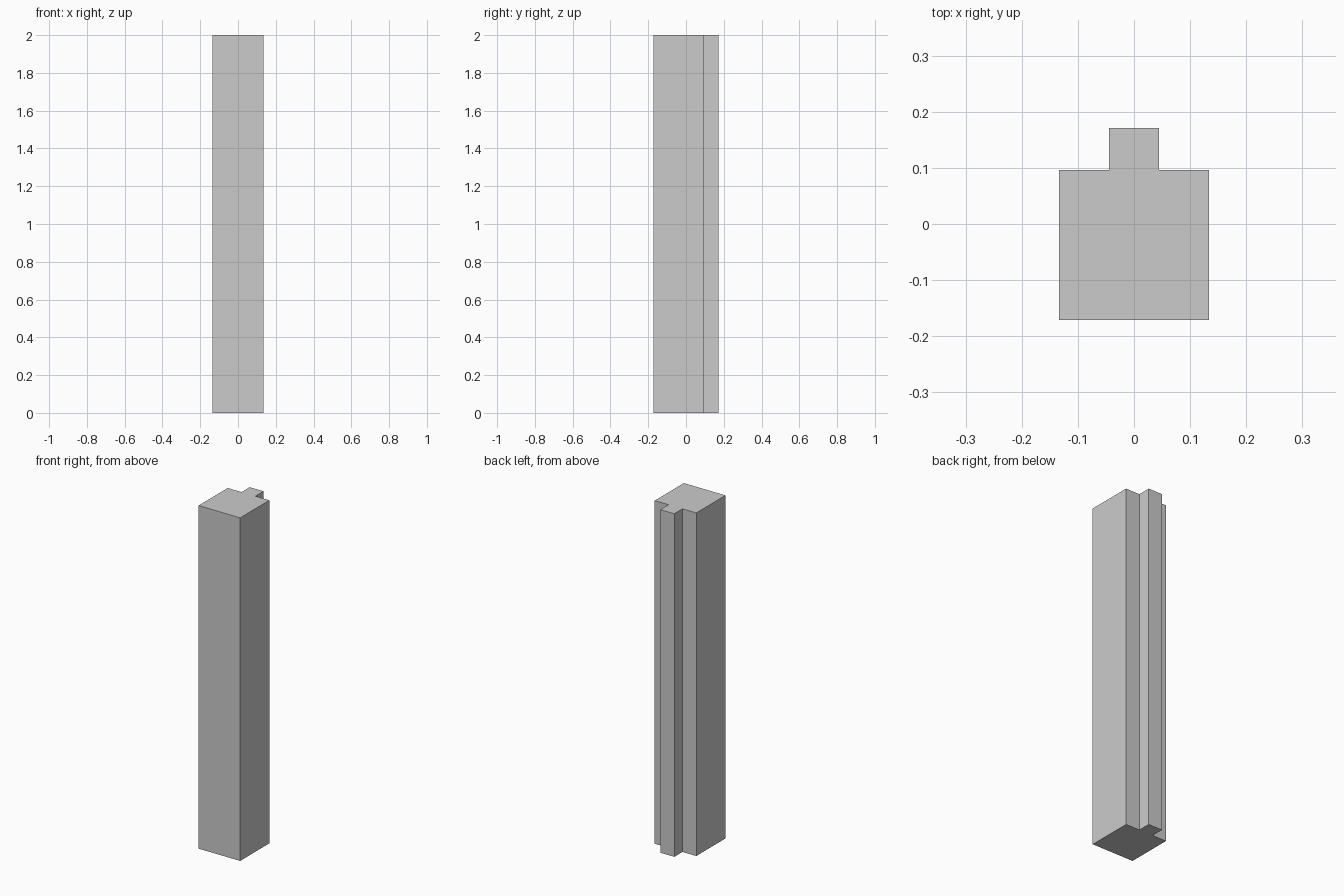
import bpy
import bmesh

if "Cube" in bpy.data.objects:
    bpy.data.objects.remove(bpy.data.objects["Cube"])

HEIGHT = 2.0
BODY_X, TAB_X = 0.134, 0.0446                  # half widths
FRONT_Y, STEP_Y, BACK_Y = -0.1715, 0.0965, 0.1715

# Half of the plan outline (right side), mirrored to close the T-shaped section
half = [(BODY_X, FRONT_Y), (BODY_X, STEP_Y), (TAB_X, STEP_Y), (TAB_X, BACK_Y)]
outline = half + [(-x, y) for x, y in reversed(half)]

# Post with a rear tongue, extruded to full height
bm = bmesh.new()
base = bm.faces.new([bm.verts.new((x, y, 0)) for x, y in outline])
result = bmesh.ops.extrude_face_region(bm, geom=[base], use_keep_orig=True)
top = [g for g in result["geom"] if isinstance(g, bmesh.types.BMVert)]
bmesh.ops.translate(bm, verts=top, vec=(0, 0, HEIGHT))
bmesh.ops.recalc_face_normals(bm, faces=bm.faces)

mesh = bpy.data.meshes.new("tongued_post")
bm.to_mesh(mesh)
bm.free()
post = bpy.data.objects.new("tongued_post", mesh)
bpy.context.collection.objects.link(post)
